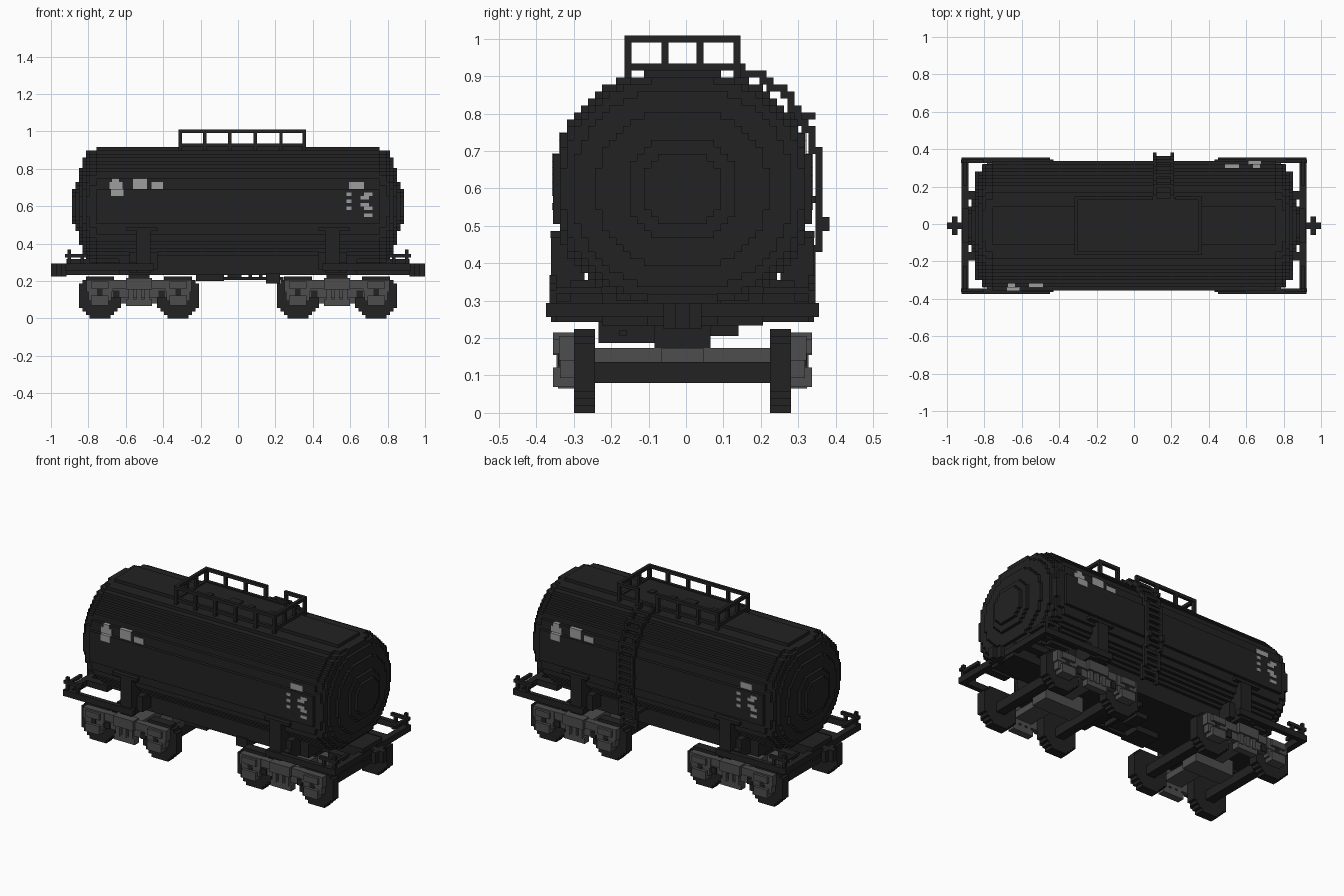
import bpy, bmesh, math
from mathutils import Vector

cube = bpy.data.objects.get("Cube")
if cube:
    bpy.data.objects.remove(cube, do_unlink=True)

V = 2 / 107          # size of one block; all dimensions below are in blocks
AXIS_Y = -0.5        # the long axis sits half a block toward the front
SIDES = (-1, 1)


def material(name, value):
    m = bpy.data.materials.new(name)
    m.use_nodes = True
    col = (value, value, value, 1)
    m.diffuse_color = col
    bsdf = m.node_tree.nodes["Principled BSDF"]
    bsdf.inputs["Base Color"].default_value = col
    bsdf.inputs["Roughness"].default_value = 0.8
    return m


BLACK = material("soot black", 0.016)
GREY = material("bogie grey", 0.075)
PALE = material("pale marking", 0.34)


class Part:
    """Collects boxes and stepped prisms into one object."""
    def __init__(self, name, mat):
        self.name, self.mat, self.bm = name, mat, bmesh.new()

    def box(self, x, y, z):
        verts = bmesh.ops.create_cube(self.bm, size=1)["verts"]
        for v in verts:
            v.co = Vector([(min(r) + max(r)) / 2 + c * abs(r[1] - r[0])
                           for r, c in zip((x, y, z), v.co)])

    def both(self, x, y, z, sx=SIDES, sy=SIDES):
        for a in sx:
            for b in sy:
                self.box([a * i for i in x], [b * i for i in y], z)

    def prism(self, rows, lo, hi, along, centre=0):
        # rows are (height, half width) steps, one block tall
        right = [(w, z + d) for z, w in rows for d in (0, 1)]
        left = [(-w, z) for w, z in reversed(right)]
        outline = right + left
        rings = []
        for e in (lo, hi):
            rings.append([self.bm.verts.new((e, w, z) if along == "x" else (centre + w, e, z))
                          for w, z in outline])
        n = len(outline)
        for i in range(n):
            j = (i + 1) % n
            self.bm.faces.new((rings[0][i], rings[0][j], rings[1][j], rings[1][i]))
        self.bm.faces.new(rings[0])
        self.bm.faces.new(list(reversed(rings[1])))

    def finish(self):
        bmesh.ops.remove_doubles(self.bm, verts=self.bm.verts, dist=0.0001)
        bmesh.ops.recalc_face_normals(self.bm, faces=self.bm.faces)
        for v in self.bm.verts:
            v.co = (v.co + Vector((0, AXIS_Y, 0))) * V
        me = bpy.data.meshes.new(self.name)
        self.bm.to_mesh(me)
        self.bm.free()
        me.materials.append(self.mat)
        bpy.context.collection.objects.link(bpy.data.objects.new(self.name, me))


def tank_width(row, s=1.0):
    t = abs(row + 0.5 - 32) / (17 * s)
    return math.floor(18.5 * s * (1 - t ** 2.3) ** (1 / 2.3)) + 0.5 if t < 1 else 0


# Tank barrel with domed, stepped ends
tank = Part("tank", BLACK)
for s, half in ((1, 40.5), (.97, 42.5), (.93, 43.5), (.84, 44.5), (.66, 45.5), (.43, 46.5), (.3, 47.5)):
    rows = [(r, tank_width(r, s)) for r in range(15, 49) if tank_width(r, s)]
    tank.prism(rows, -half, half, "x")
tank.finish()

# Roof walkway, hatches and railing with a gap at the ladder
walk = Part("roof_walkway", BLACK)
walk.box((-17, 19.5), (-8, 8), (49, 49.6))
walk.both((-17, 19.5), (7, 8), (49, 50), sx=(1,))
for x in (-17, 18.5):
    walk.box((x, x + 1), (-8, 8), (49, 50))
for x, w in ((-10, 1), (-1, 2), (5, 1), (12.5, 1)):
    walk.box((x - w, x + w), (-w, w), (49, 50))
walk.finish()

rail = Part("roof_railing", BLACK)
posts = (-17, -10, -2.8, 4.5, 11.8, 18.5)
for x in posts:
    rail.both((x, x + 1), (7.3, 8.3), (46, 54), sx=(1,))
for x in (posts[0], posts[-1]):
    rail.box((x, x + 1), (-8.3, 8.3), (53, 54))
    for y in (-3, 2):
        rail.box((x, x + 1), (y, y + 1), (49, 54))
rail.box((-17, 19.5), (-8.3, -7.3), (53, 54))
rail.box((-17, 5.5), (7.3, 8.3), (53, 54))
rail.box((11.8, 19.5), (7.3, 8.3), (53, 54))
rail.finish()

# Ladder that follows the back of the tank
ladder = Part("ladder", BLACK)
path = ((8, 49), (11, 48), (14, 46), (16, 43), (18, 39), (19, 37), (19.5, 27), (18.5, 23), (17.5, 18), (17, 12))
last = path[0][0]
for (ya, za), (yb, zb) in zip(path, path[1:]):
    for z in range(za, zb, -1):
        y = round(ya + (yb - ya) * (za - z) / (za - zb))
        lo, hi = min(last, y), max(last, y) + 1
        for x in (5.5, 10.5):
            ladder.box((x, x + 1), (lo, hi), (z, z + 1))
        if z % 2 == 0:
            ladder.box((5.5, 11.5), (y, y + 1), (z, z + 1))
        last = y
for z in (18, 30, 42):
    ladder.both((5.5, 6.5), (tank_width(z) - 1, 19), (z, z + 1), sx=(1,), sy=(1,))
ladder.finish()

# Underframe: centre sill, end rims, couplers
frame = Part("underframe", BLACK)
frame.box((-49, 49), (-5, 5), (12.5, 17))
frame.box((-34, 34), (-11.5, 11.5), (12.5, 17))
frame.both((47.3, 49.3), (0, 19.5), (13.7, 15.7))
frame.both((24, 49.3), (18, 19.5), (13.7, 15.7))
frame.both((40, 47.5), (7.5, 10), (13.7, 15.7))
frame.both((26, 31), (0, 18), (13, 16))
frame.finish()

coupler = Part("couplers", BLACK)
for x, y in (((49, 53.5), 1), ((50.5, 52), 2.7)):
    coupler.both(x, (-y, y), (12, 15.7), sy=(1,))
coupler.finish()

# Saddles carrying the tank
saddle = Part("tank_saddles", BLACK)
saddle.both((25, 29), (14, 18.8), (13, 25))
saddle.both((23, 31), (6, 16), (14, 19))
saddle.both((23, 32), (17.5, 18.9), (25, 26))
saddle.finish()

# Hand rails at the ends
hand = Part("end_handrails", BLACK)
hand.both((47.8, 48.8), (18, 19), (15.7, 19.7))
hand.both((44, 45), (18, 19), (15.7, 18.5))
hand.both((43, 49.5), (18, 19), (17.5, 18.5))
hand.both((47.8, 48.8), (11.5, 19), (17, 18))
hand.finish()

# Brake gear and drain under the middle
gear = Part("brake_gear", BLACK)
gear.box((8, 12), (-12, 3), (10, 13))
gear.box((-12, -4), (-10, -3), (10.7, 13))
gear.box((-3, 1), (-3, 3), (11, 13))
for x in (3, 6):
    gear.box((x, x + 1), (-8, 8), (11, 13))
gear.box((-12, 13), (-9, -8), (11, 11.8))
gear.finish()

# Wheel sets
wheels = Part("wheels", BLACK)
disc = [(r, round(math.sqrt(6.4 ** 2 - (r + 0.5 - 6.25) ** 2))) for r in range(12)]
for b in SIDES:
    for a in SIDES:
        cx = b * 28.3 + a * 11.2
        for s in SIDES:
            wheels.prism(disc, s * 12.5, s * 15.5, "y", cx)
        wheels.box((cx - 1.5, cx + 1.5), (-13, 13), (4.3, 7.3))
wheels.finish()

# Bogie side frames, axle boxes, springs and bolsters
bogie = Part("bogie_frames", GREY)
spots = Part("bogie_recesses", BLACK)
pivot = Part("bogie_pivots", BLACK)
for b in SIDES:
    cx = b * 28.3
    bogie.box((cx - 3, cx + 3), (-16, 16), (7.2, 9.3))
    bogie.box((cx - 7, cx + 7), (-3, 3), (4.3, 9.3))
    pivot.box((cx - 3, cx + 3), (-4, 4), (9.3, 12.6))
    for s in SIDES:
        def side(part, x, y, z):
            part.box((cx + x[0], cx + x[1]), (s * y[0], s * y[1]), z)
        side(bogie, (-13, 13), (15.5, 17.5), (8.5, 11))
        side(bogie, (-8, 8), (15.5, 17), (6, 8.5))
        side(bogie, (-3.7, 3.7), (15.5, 17.8), (3.5, 5.5))
        side(bogie, (-3.7, 3.7), (15.5, 18.5), (8.3, 11.5))
        for x in (-3, -0.7, 1.6):
            side(bogie, (x, x + 1.4), (15.5, 18), (5, 9))
        for a in SIDES:
            ax = a * 11.2
            side(bogie, (ax - 3.8, ax + 3.8), (15.5, 17.7), (7.5, 11))
            side(bogie, (ax - 2.5, ax + 2.5), (15.5, 18.5), (3.7, 6.5))
            side(bogie, (ax - 2.5, ax + 2.5), (15.5, 18.5), (8.5, 10.5))
            side(bogie, (ax - 3.3, ax + 3.3), (15.5, 17.5), (5, 8.5))
            side(spots, (ax - 0.8, ax + 0.8), (17, 17.8), (6.6, 8.4))
            side(spots, (a * 6.5 - 0.9, a * 6.5 + 0.9), (16.5, 17.4), (6, 8))
for p in (bogie, spots, pivot):
    p.finish()

# Pale marking patches, the same on each side when turned around
marks = Part("marking_patches", PALE)
patches = [(-36.8, -33, 37, 38), (-36, -34, 39, 39), (-36.3, -32.8, 35, 36),
           (-30, -26, 37, 39), (-24.8, -21.4, 37, 38), (31.7, 36, 37, 38)]
patches += [(31, 32.4, r, r) for r in (31, 33, 35)]
patches += [(35 + r % 2, 37.5 + r % 2, r, r) for r in (29, 31, 32, 34, 35)]
for x0, x1, lo, hi in patches:
    for r in range(lo, hi + 1):
        w = tank_width(r)
        for s in SIDES:
            top = 1.1 if tank_width(r + 1) < w else 1
            marks.box((-s * x0, -s * x1), (s * (w - 1), s * (w + 0.2)), (r, r + top))
marks.finish()
